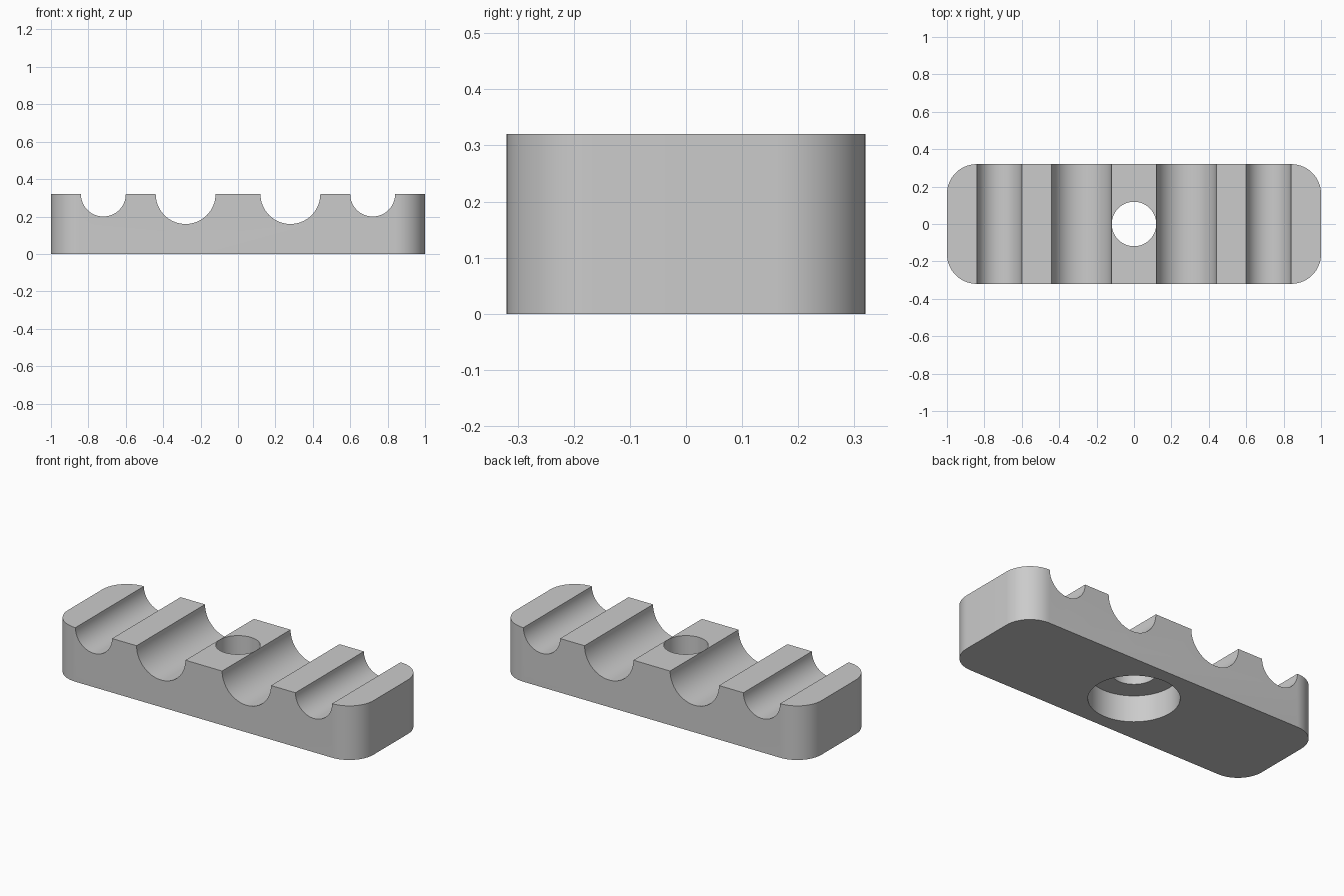
import bpy
import bmesh
from math import pi, sin, cos, radians

cube = bpy.data.objects.get("Cube")
if cube:
    bpy.data.objects.remove(cube, do_unlink=True)

LENGTH, DEPTH, HEIGHT = 2.0, 0.64, 0.32
GROOVES = [(-0.72, 0.12), (-0.28, 0.16), (0.28, 0.16), (0.72, 0.12)]
CORNER = 0.159
ARC = 32

grey = bpy.data.materials.new("light_grey")
grey.use_nodes = True
grey.diffuse_color = (0.6, 0.6, 0.6, 1)
grey.node_tree.nodes["Principled BSDF"].inputs["Base Color"].default_value = (0.6, 0.6, 0.6, 1)


def make_object(name, bm):
    bmesh.ops.recalc_face_normals(bm, faces=bm.faces)
    mesh = bpy.data.meshes.new(name)
    bm.to_mesh(mesh)
    bm.free()
    mesh.materials.append(grey)
    obj = bpy.data.objects.new(name, mesh)
    bpy.context.collection.objects.link(obj)
    return obj


# Clamp block: front profile with round grooves, extruded front to back
profile = [(LENGTH / 2, 0), (-LENGTH / 2, 0), (-LENGTH / 2, HEIGHT)]
for cx, r in GROOVES:
    for i in range(ARC + 1):
        a = pi + pi * i / ARC
        profile.append((cx + r * cos(a), HEIGHT + r * sin(a)))
profile.append((LENGTH / 2, HEIGHT))

bm = bmesh.new()
front = bm.faces.new([bm.verts.new((x, -DEPTH / 2, z)) for x, z in profile])
out = bmesh.ops.extrude_face_region(bm, geom=[front], use_keep_orig=True)
moved = [g for g in out["geom"] if isinstance(g, bmesh.types.BMVert)]
bmesh.ops.translate(bm, verts=moved, vec=(0, DEPTH, 0))

# Rounded vertical corners
corners = [e for e in bm.edges
           if all(abs(v.co.x) > LENGTH / 2 - 0.001 for v in e.verts)
           and abs(e.verts[0].co.z - e.verts[1].co.z) > HEIGHT / 2]
bmesh.ops.bevel(bm, geom=corners, offset=CORNER, segments=16, profile=0.5,
                affect='EDGES', clamp_overlap=False)
block = make_object("grooved_clamp_block", bm)

# Stepped cutter: through hole with a wide counterbore underneath
bm = bmesh.new()
steps = [(0.24, -0.1), (0.24, 0.155), (0.119, 0.155), (0.119, 0.5)]
sides = 64
rings = [[bm.verts.new((r * cos(2 * pi * i / sides), r * sin(2 * pi * i / sides), z))
          for i in range(sides)] for r, z in steps]
for low, high in zip(rings, rings[1:]):
    for i in range(sides):
        j = (i + 1) % sides
        bm.faces.new((low[i], low[j], high[j], high[i]))
bm.faces.new(rings[0])
bm.faces.new(rings[-1])
cutter = make_object("bolt_hole_cutter", bm)

# Cut the hole and keep only the finished block
cut = block.modifiers.new("bolt_hole", 'BOOLEAN')
cut.operation = 'DIFFERENCE'
cut.solver = 'EXACT'
cut.object = cutter
bpy.ops.object.select_all(action='DESELECT')
block.select_set(True)
bpy.context.view_layer.objects.active = block
bpy.ops.object.modifier_apply(modifier=cut.name)
bpy.data.objects.remove(cutter, do_unlink=True)
bpy.ops.object.shade_smooth_by_angle(angle=radians(30))
